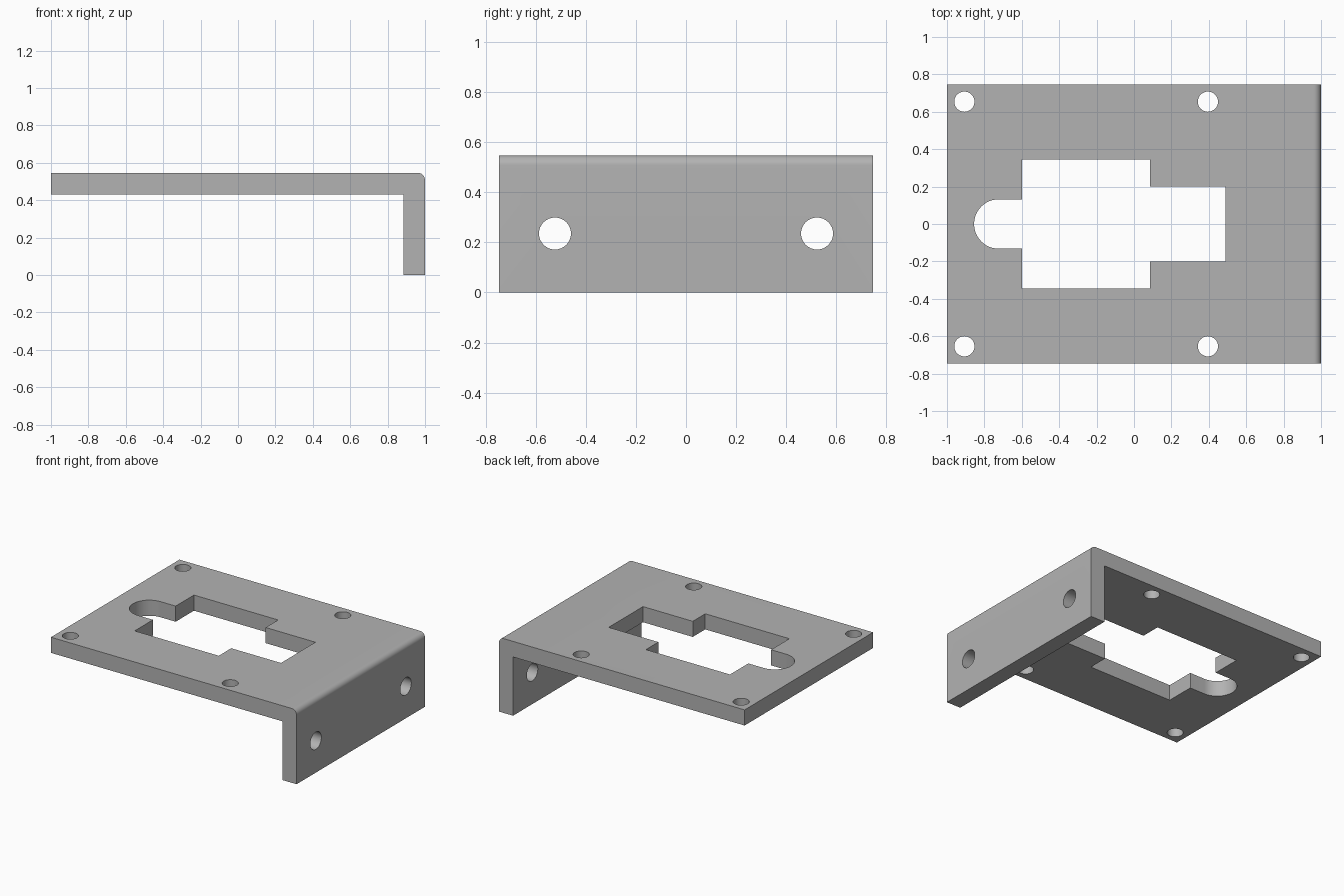
import bpy, bmesh
from math import pi, sin, cos, radians
from mathutils import Vector

old = bpy.data.objects.get("Cube")
if old:
    bpy.data.objects.remove(old, do_unlink=True)

HALF_Y, TOP, THICK, BEND = 0.747, 0.547, 0.115, 0.04

steel = bpy.data.materials.new("plain grey metal")
steel.use_nodes = True
GREY = (0.45, 0.45, 0.45, 1)
steel.diffuse_color = GREY
steel.node_tree.nodes["Principled BSDF"].inputs["Base Color"].default_value = GREY


def arc(cx, cy, r, start, end, steps):
    """Points on a circular arc, angles in degrees."""
    angles = [radians(start + (end - start) * i / steps) for i in range(steps + 1)]
    return [(cx + r * cos(a), cy + r * sin(a)) for a in angles]


def prism(bm, points, push):
    """Closed solid from a flat outline pushed along a vector."""
    base = bm.faces.new([bm.verts.new(p) for p in points])
    ext = bmesh.ops.extrude_face_region(bm, geom=[base], use_keep_orig=True)
    verts = [g for g in ext["geom"] if isinstance(g, bmesh.types.BMVert)]
    bmesh.ops.translate(bm, verts=verts, vec=Vector(push))


def make_object(name, bm):
    bmesh.ops.recalc_face_normals(bm, faces=bm.faces)
    mesh = bpy.data.meshes.new(name)
    bm.to_mesh(mesh)
    bm.free()
    mesh.materials.append(steel)
    obj = bpy.data.objects.new(name, mesh)
    bpy.context.collection.objects.link(obj)
    return obj


# L-shaped plate with a rounded outer bend
side = [(-1, TOP - THICK), (1 - THICK, TOP - THICK), (1 - THICK, 0), (1, 0)]
side += arc(1 - BEND, TOP - BEND, BEND, 0, 90, 10) + [(-1, TOP)]
bm = bmesh.new()
prism(bm, [(x, -HALF_Y, z) for x, z in side], (0, 2 * HALF_Y, 0))
bracket = make_object("angle_bracket", bm)

# Stepped central opening with a round-ended slot
bm = bmesh.new()
half = [(0.49, 0.2), (0.085, 0.2), (0.085, 0.345), (-0.6, 0.345), (-0.6, 0.132)]
opening = half + arc(-0.723, 0, 0.132, 90, 270, 24) + [(x, -y) for x, y in reversed(half)]
prism(bm, [(x, y, 0.3) for x, y in opening], (0, 0, 0.4))

# Mounting holes in the top plate and the flange
for s in (-1, 1):
    for x in (-0.907, 0.395):
        ring = arc(x, s * 0.654, 0.054, 0, 360, 32)[:-1]
        prism(bm, [(u, v, 0.3) for u, v in ring], (0, 0, 0.4))
    ring = arc(s * 0.523, 0.235, 0.064, 0, 360, 32)[:-1]
    prism(bm, [(0.8, u, v) for u, v in ring], (0.3, 0, 0))
cutter = make_object("hole_cutter", bm)
cutter.hide_render = True

# Cut the holes, then discard the cutter
cut = bracket.modifiers.new("holes", "BOOLEAN")
cut.operation, cut.solver, cut.object = "DIFFERENCE", "EXACT", cutter
bpy.ops.object.select_all(action="DESELECT")
bracket.select_set(True)
bpy.context.view_layer.objects.active = bracket
bpy.ops.object.modifier_apply(modifier=cut.name)
bpy.data.objects.remove(cutter, do_unlink=True)
bpy.ops.object.shade_smooth_by_angle(angle=radians(30))
